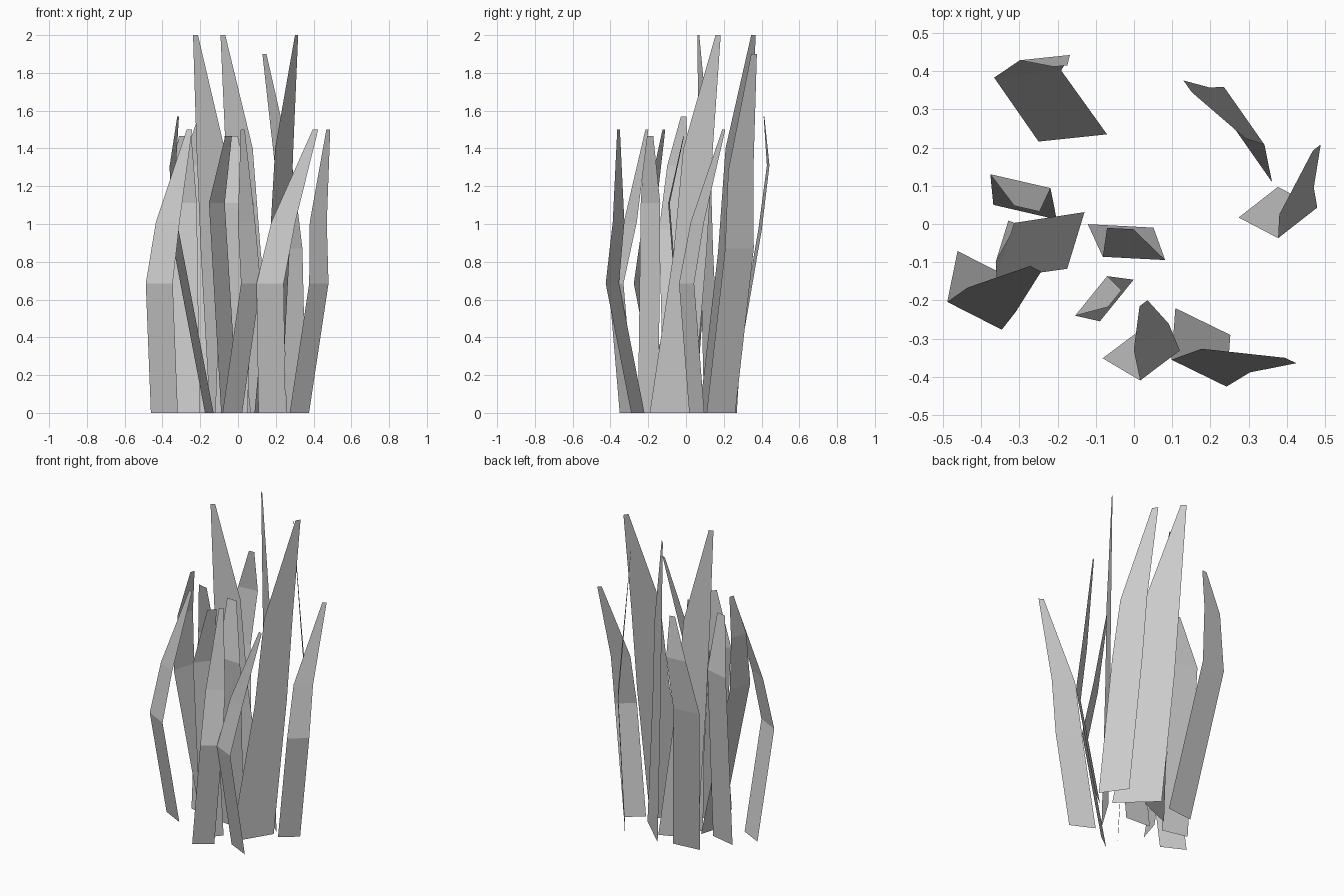
import bpy, bmesh
from math import cos, sin, atan2, radians
from mathutils import Vector

start_cube = bpy.data.objects.get("Cube")
if start_cube:
    bpy.data.objects.remove(start_cube, do_unlink=True)

# One plain colour for every blade
grey = bpy.data.materials.new("matte_grey")
grey.use_nodes = True
GREY_VALUE = (0.6, 0.6, 0.6, 1)
grey.diffuse_color = GREY_VALUE
grey.node_tree.nodes["Principled BSDF"].inputs["Base Color"].default_value = GREY_VALUE


def make_blade(name, centres, angle, widths, heights):
    """Thin folded ribbon: one straight rung per height, joined by flat panels."""
    across = Vector((cos(angle), sin(angle), 0))
    bm = bmesh.new()
    rungs = []
    for (x, y), width, z in zip(centres, widths, heights):
        middle = Vector((x, y, z))
        rungs.append([bm.verts.new(middle + across * width * side / 2) for side in (-1, 1)])
    for low, high in zip(rungs, rungs[1:]):
        bm.faces.new((low[0], low[1], high[1], high[0]))
    mesh = bpy.data.meshes.new(name)
    bm.to_mesh(mesh)
    bm.free()
    mesh.materials.append(grey)
    blade = bpy.data.objects.new(name, mesh)
    bpy.context.collection.objects.link(blade)


def make_group(profile, heights, blades):
    """Blades sharing one width profile and one set of fold heights."""
    for name, width, degrees, *centres in blades:
        widths = [width * share for share in profile]
        make_blade(name, centres, radians(degrees), widths, heights)


# Outer blades that bow outward low down and curl back
curl_profile = (1, 1, 0.88, 0.2)
make_group(curl_profile, (0, 0.685, 1.01, 1.5), [
    ("left_front_curl_blade", 0.16, -26, (0.18, -0.255), (0.17, -0.39), (0.24, -0.357), (0.41, -0.357)),
    ("right_curl_blade", 0.16, -27, (-0.39, -0.107), (-0.417, -0.24), (-0.372, -0.198), (-0.257, -0.117)),
    ("left_curl_blade", 0.13, 38, (0.325, 0.057), (0.428, 0.003), (0.425, 0.06), (0.478, 0.2)),
    ("front_curl_blade", 0.13, 37, (-0.03, -0.312), (0.068, -0.37), (0.045, -0.295), (0.025, -0.207)),
])
make_group(curl_profile, (0, 0.87, 1.28, 1.9), [
    ("back_left_curl_blade", 0.185, -55, (0.308, 0.185), (0.288, 0.283), (0.245, 0.29), (0.14, 0.36)),
])

# Blades that lean out and bend upright near the top
make_group((1, 0.98, 0.73, 0.2), (0, 0.97, 1.31, 1.57), [
    ("back_leaning_blade", 0.18, 6, (-0.16, 0.225), (-0.278, 0.392), (-0.233, 0.435), (-0.192, 0.413)),
    ("right_leaning_blade", 0.155, 73, (-0.152, -0.043), (-0.337, -0.07), (-0.345, -0.045), (-0.317, -0.012)),
])

# Short blades with a single fold
make_group((1, 0.95, 0.4), (0, 1.11, 1.465), [
    ("middle_short_blade", 0.172, -3, (-0.035, -0.005), (0, -0.09), (-0.036, -0.012)),
    ("front_short_blade", 0.14, 51, (-0.045, -0.2), (-0.112, -0.188), (-0.05, -0.195)),
    ("right_short_blade", 0.17, -13, (-0.285, 0.031), (-0.297, 0.112), (-0.28, 0.04)),
])

# Tall flat blades that sweep sideways within their own plane
for name, width, base, tip in [
    ("tall_blade_right", 0.235, (-0.04, 0.14), (-0.225, 0.065)),
    ("tall_blade_back", 0.29, (0.12, 0.17), (-0.08, 0.357)),
    ("tall_blade_left", 0.27, (0.158, -0.077), (0.31, 0.17)),
]:
    base, tip = Vector(base), Vector(tip)
    sweep = tip - base
    centres = [base.lerp(tip, share) for share in (0, 0.4, 0.57, 1)]
    widths = [width * share for share in (1, 0.76, 0.68, 0.12)]
    make_blade(name, centres, atan2(sweep.y, sweep.x), widths, (0, 0.85, 1.4, 2))
